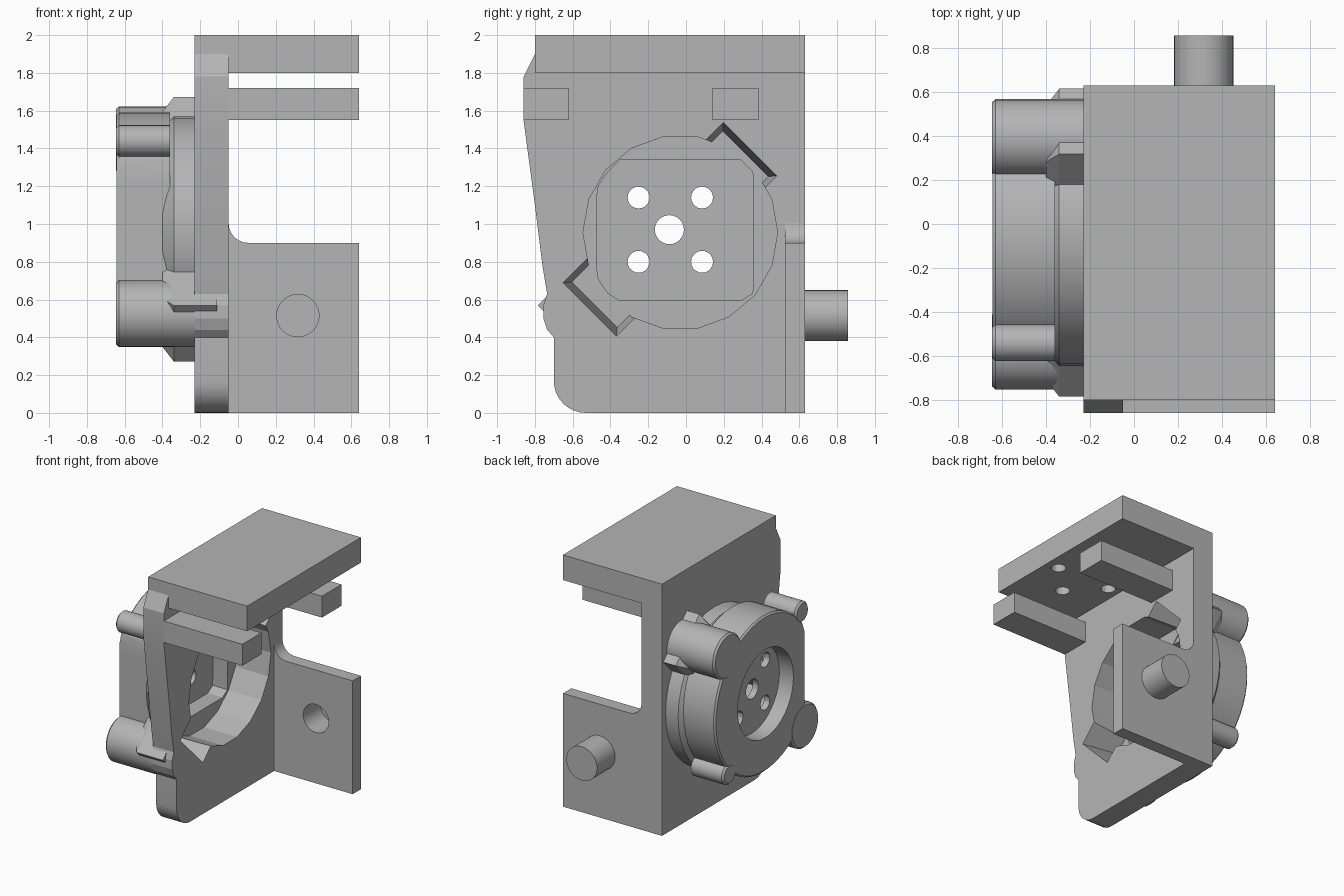
import bpy, bmesh, math
from mathutils import Vector

old = bpy.data.objects.get("Cube")
if old:
    bpy.data.objects.remove(old, do_unlink=True)

GREY = (0.46, 0.46, 0.46, 1)
grey = bpy.data.materials.new("neutral grey")
grey.use_nodes = True
grey.diffuse_color = GREY
grey.node_tree.nodes["Principled BSDF"].inputs["Base Color"].default_value = GREY

# Axis maps: (distance along axis, u, v) -> world
AXES = {
    "x": lambda d, u, v: (d, u, v),
    "y": lambda d, u, v: (u, d, v),
    "z": lambda d, u, v: (u, v, d),
}


def loft(name, axis, sections):
    """Solid through matching outlines; sections = [(distance, outline), ...]"""
    bm = bmesh.new()
    rings = [[bm.verts.new(AXES[axis](d, u, v)) for u, v in pts] for d, pts in sections]
    n = len(rings[0])
    for a, b in zip(rings, rings[1:]):
        for i in range(n):
            bm.faces.new((a[i], a[(i + 1) % n], b[(i + 1) % n], b[i]))
    bm.faces.new(rings[0])
    bm.faces.new(rings[-1])
    bmesh.ops.recalc_face_normals(bm, faces=bm.faces)
    mesh = bpy.data.meshes.new(name)
    bm.to_mesh(mesh)
    bm.free()
    mesh.materials.append(grey)
    ob = bpy.data.objects.new(name, mesh)
    bpy.context.collection.objects.link(ob)
    return ob


def prism(name, axis, d0, d1, pts):
    return loft(name, axis, [(d0, pts), (d1, pts)])


def arc(c, r, a0, a1, n):
    angles = [math.radians(a0 + (a1 - a0) * i / n) for i in range(n + 1)]
    return [(c[0] + r * math.cos(a), c[1] + r * math.sin(a)) for a in angles]


def circle(c, r, n=32):
    return arc(c, r, 0, 360, n)[:-1]


def box(name, x, y, z):
    return prism(name, "x", x[0], x[1],
                 [(y[0], z[0]), (y[1], z[0]), (y[1], z[1]), (y[0], z[1])])


def diagonal(c, length, width):
    """Rectangle turned 45 degrees, half sizes given"""
    s = math.sqrt(0.5)
    return [(c[0] + s * (l - w), c[1] + s * (l + w)) for l, w in
            ((length, width), (length, -width), (-length, -width), (-length, width))]


def cut(ob, cutters):
    for c in cutters:
        m = ob.modifiers.new("cut", "BOOLEAN")
        m.operation = "DIFFERENCE"
        m.solver = "EXACT"
        m.object = c
    bpy.context.view_layer.update()
    ev = ob.evaluated_get(bpy.context.evaluated_depsgraph_get())
    mesh = bpy.data.meshes.new_from_object(ev)
    ob.modifiers.clear()
    ob.data = mesh


BORE = (-0.03, 0.955)     # bore centre in (y, z)
HUB = (-0.085, 0.972)     # housing centre in (y, z)

# Side wall with a sloping, bulged front edge and a rounded foot
wall_outline = [(0.63, 0), (0.63, 2), (-0.8, 2), (-0.8, 1.9), (-0.86, 1.78), (-0.86, 1.55),
                (-0.8, 1.1), (-0.76, 0.78), (-0.735, 0.63), (-0.755, 0.57),
                (-0.755, 0.5), (-0.735, 0.44), (-0.7, 0.4)]
wall_outline += arc((-0.53, 0.17), 0.17, 180, 270, 8)
wall = prism("side_wall", "x", -0.23, -0.05, wall_outline)

# Raised flange: chamfered disc and diagonal lobe
flange = loft("flange_disc", "x", [(-0.1, circle(BORE, 0.615, 36)), (-0.34, circle(BORE, 0.615, 36)),
                                   (-0.4, circle(BORE, 0.55, 36))])
lobe = loft("flange_lobe", "x", [(-0.11, diagonal(HUB, 0.78, 0.21)), (-0.34, diagonal(HUB, 0.78, 0.21)),
                                 (-0.4, diagonal(HUB, 0.7, 0.18))])


# Drum with one flat side
def drum_ring(r):
    return [(max(y, -0.57), z) for y, z in circle((-0.065, 0.97), r, 48)]


drum = loft("housing_drum", "x", [(-0.36, drum_ring(0.62)), (-0.63, drum_ring(0.62)),
                                  (-0.643, drum_ring(0.607))])


# Screw bosses, large on one diagonal and small on the other
def boss(name, c, r, x_end):
    return loft(name, "x", [(x_end, circle(c, r)), (-0.63, circle(c, r)),
                            (-0.645, circle(c, r - 0.014))])


bosses = [boss("upper_large_boss", (0.39, 1.445), 0.177, -0.2),
          boss("lower_large_boss", (-0.575, 0.525), 0.177, -0.052),
          boss("upper_small_boss", (-0.54, 1.44), 0.083, -0.36),
          boss("lower_small_boss", (0.37, 0.5), 0.083, -0.36)]

# Cutters for the bore, diagonal notch, deep pocket, outer recess and holes
pocket_ring = [(min(max(y, -0.475), 0.355), min(max(z, 0.595), 1.34))
               for y, z in circle(BORE, 0.5, 36)]
cutters = [
    prism("bore_cutter", "x", -0.34, 0.1, circle(BORE, 0.515, 18)),
    loft("notch_cutter", "x", [(0.1, diagonal(HUB, 0.6, 0.2)), (-0.05, diagonal(HUB, 0.6, 0.2)),
                               (-0.345, diagonal(HUB, 0.565, 0.17))]),
    prism("pocket_cutter", "x", -0.47, -0.2, pocket_ring),
    prism("recess_cutter", "x", -0.8, -0.52, circle((-0.08, 0.97), 0.35, 40)),
    prism("centre_hole_cutter", "x", -0.9, -0.2, circle((-0.088, 0.97), 0.077, 24)),
]
for sy in (-1, 1):
    for sz in (-1, 1):
        c = (-0.083 + sy * 0.168, 0.97 + sz * 0.17)
        cutters.append(prism("screw_hole_cutter", "x", -0.9, -0.2, circle(c, 0.058, 20)))
for part in [wall, flange, lobe, drum] + bosses:
    cut(part, cutters)

# Top plate with blind holes underneath
plate = box("top_plate", (-0.05, 0.64), (-0.8, 0.63), (1.8, 2))
plate_cutters = [prism("plate_hole_cutter", "z", 1.7, 1.93, circle(c, 0.055, 20))
                 for c in circle((0.29, -0.24), 0.24, 4)]
cut(plate, plate_cutters)

# Two guide bars below the plate
front_bar = box("front_guide_bar", (-0.06, 0.64), (-0.86, -0.62), (1.55, 1.72))
rear_bar = box("rear_guide_bar", (-0.06, 0.64), (0.14, 0.385), (1.55, 1.72))

# Rear tab with a fillet, and a hollow pin
tab_outline = [(-0.06, 0), (0.64, 0), (0.64, 0.9)] + arc((0.055, 1.005), 0.105, 270, 180, 6) + [(-0.06, 1.005)]
tab = prism("rear_tab", "y", 0.525, 0.63, tab_outline)
pin = prism("rear_pin", "y", 0.56, 0.857, circle((0.317, 0.515), 0.135))
pin_cutter = prism("pin_hole_cutter", "y", 0.4, 0.74, circle((0.317, 0.515), 0.112))
cut(tab, [pin_cutter])
cut(pin, [pin_cutter])

# Remove the used cutters, then shade
for c in cutters + plate_cutters + [pin_cutter]:
    bpy.data.objects.remove(c, do_unlink=True)
bpy.ops.object.select_all(action="DESELECT")
parts = [wall, flange, lobe, drum, plate, front_bar, rear_bar, tab, pin] + bosses
for ob in parts:
    ob.select_set(True)
bpy.context.view_layer.objects.active = wall
bpy.ops.object.shade_smooth_by_angle(angle=math.radians(18))
